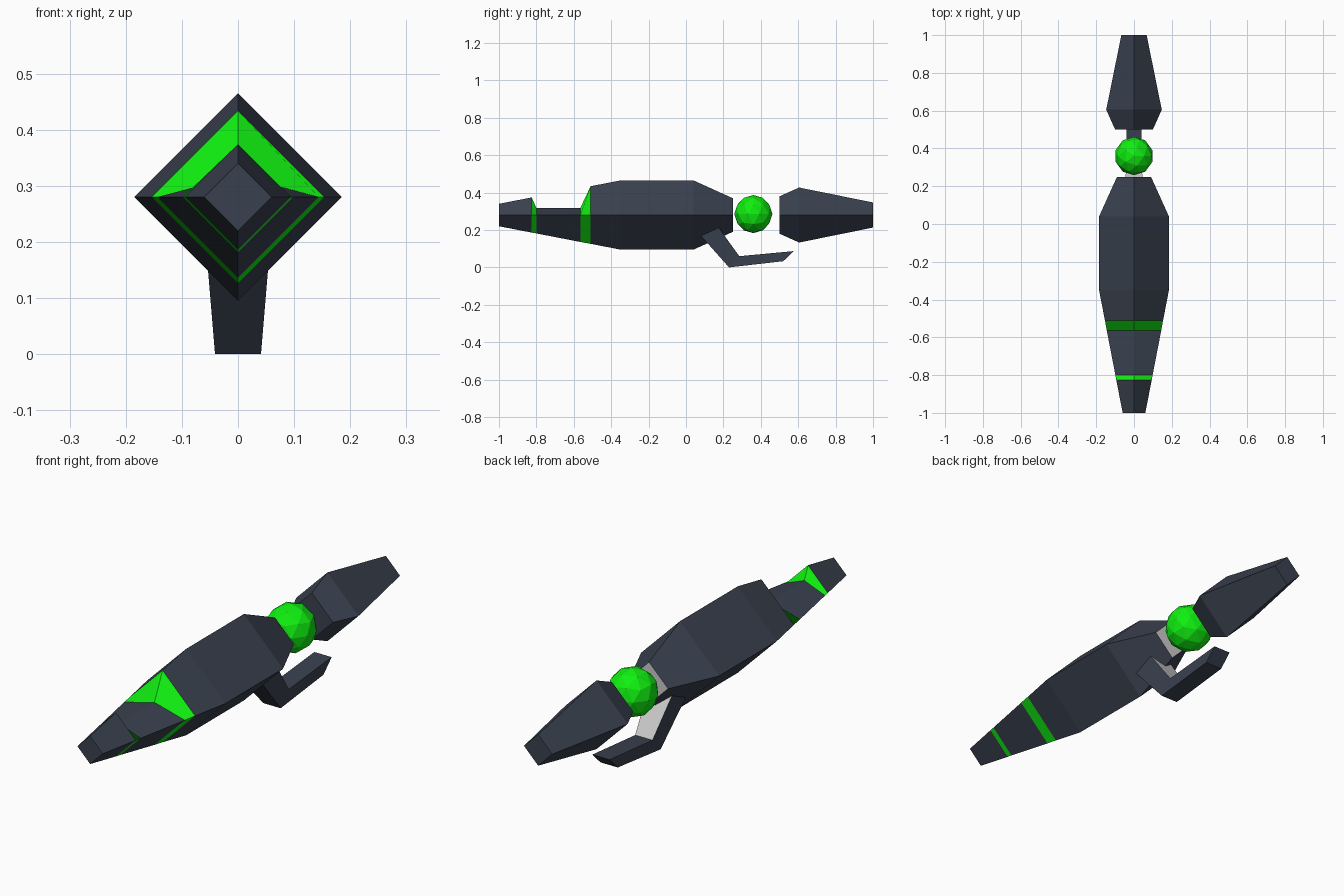
import bpy, bmesh

if "Cube" in bpy.data.objects:
    bpy.data.objects.remove(bpy.data.objects["Cube"])

AXIS_Z = 0.28  # height of the shared centre line


def material(name, rgb):
    m = bpy.data.materials.new(name)
    m.diffuse_color = (*rgb, 1)
    m.use_nodes = True
    m.node_tree.nodes["Principled BSDF"].inputs["Base Color"].default_value = m.diffuse_color
    return m


DARK = material("dark_metal", (0.042, 0.053, 0.078))
GREEN = material("glow_green", (0.005, 0.86, 0.005))
GREY = material("plain_grey", (0.6, 0.6, 0.6))
MATS = [DARK, GREEN, GREY]


def loft(name, rings, mats, cap_mats=(0, 0)):
    """Skin a list of four-cornered rings; mats gives a material list per band."""
    bm = bmesh.new()
    loops = [[bm.verts.new(p) for p in ring] for ring in rings]
    for band, (a, b) in enumerate(zip(loops, loops[1:])):
        for i in range(4):
            j = (i + 1) % 4
            f = bm.faces.new((a[i], a[j], b[j], b[i]))
            f.material_index = mats[band][i]
    for loop, m in zip((loops[0], loops[-1]), cap_mats):
        bm.faces.new(loop).material_index = m
    bmesh.ops.recalc_face_normals(bm, faces=bm.faces)
    mesh = bpy.data.meshes.new(name)
    bm.to_mesh(mesh)
    bm.free()
    for m in MATS:
        mesh.materials.append(m)
    obj = bpy.data.objects.new(name, mesh)
    bpy.context.collection.objects.link(obj)
    return obj


def diamond(y, r, top=None):
    top = AXIS_Z + r if top is None else top
    return [(r, y, AXIS_Z), (0, y, top), (-r, y, AXIS_Z), (0, y, AXIS_Z - r)]


# Main body: diamond tube with a lowered roof between two green bands
body = [diamond(-1.0, 0.06), diamond(-0.825, 0.094), diamond(-0.80, 0.0985, 0.318),
        diamond(-0.565, 0.144, 0.318), diamond(-0.51, 0.154), diamond(-0.35, 0.185),
        diamond(0.04, 0.185), diamond(0.25, 0.09)]
loft("main_body", body, [[c] * 4 for c in (0, 1, 0, 1, 0, 0, 0)], (0, 2))

# Rear section behind the orb
loft("rear_section", [diamond(0.50, 0.10), diamond(0.605, 0.147), diamond(1.0, 0.067)],
     [[0] * 4] * 2)

# Bent handle under the body: lower and upper profile points with half width
profile = [((0.07, 0.18), (0.175, 0.212), 0.056),
           ((0.23, 0.0), (0.285, 0.06), 0.041),
           ((0.52, 0.033), (0.575, 0.087), 0.041)]
rings = [[(-w, *lo), (w, *lo), (w, *up), (-w, *up)] for lo, up, w in profile]
loft("handle", rings, [[0, 0, 2, 0], [0] * 4])

# Floating faceted orb
bpy.ops.mesh.primitive_ico_sphere_add(subdivisions=2, radius=0.102, location=(0, 0.36, 0.285))
orb = bpy.context.object
orb.name = "orb"
orb.data.materials.append(GREEN)
